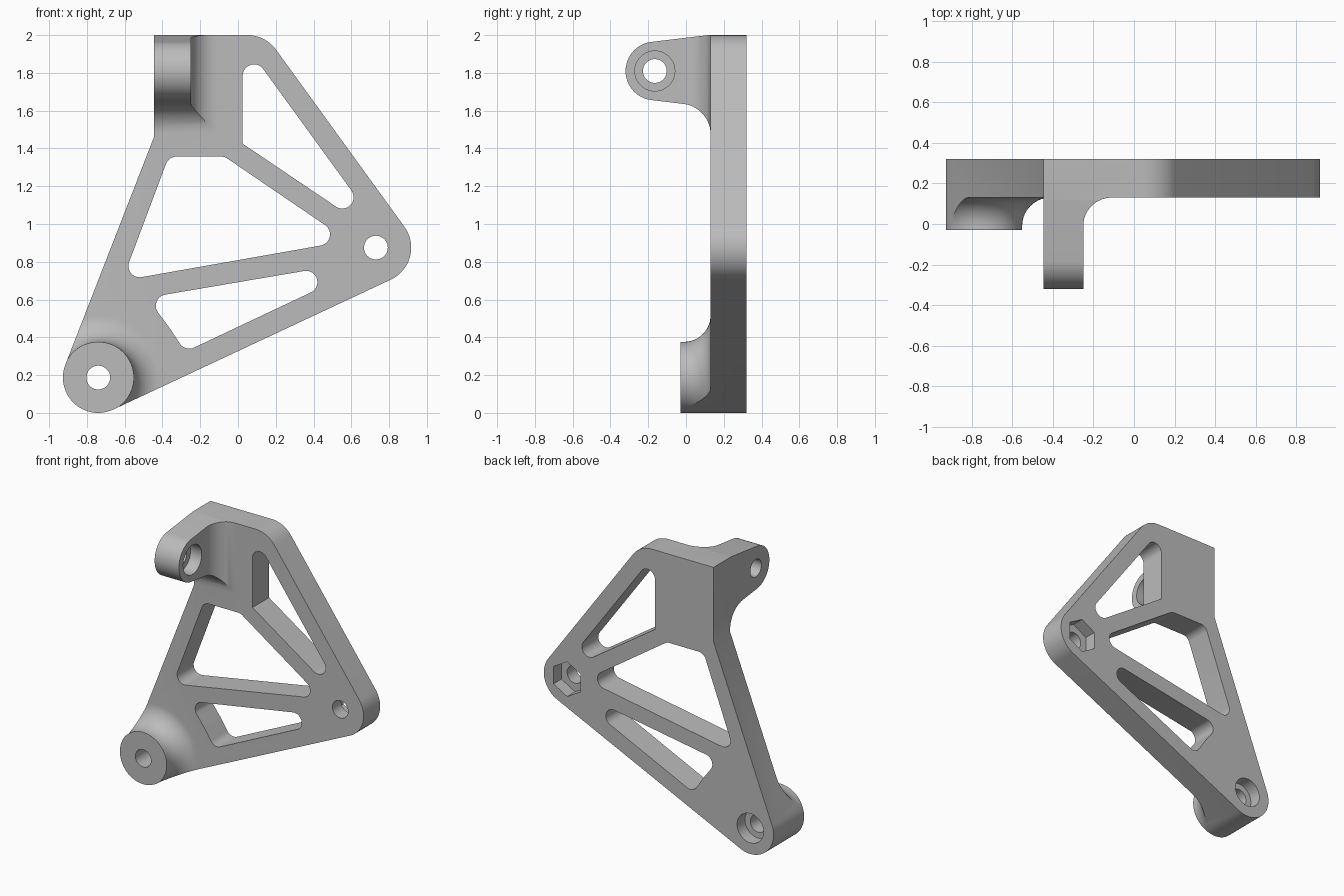
import bpy, bmesh, math
from mathutils import Vector

if "Cube" in bpy.data.objects:
    bpy.data.objects.remove(bpy.data.objects["Cube"])

BACK, FACE = 0.32, 0.13        # plate back and front in y
FILLET = 0.14                  # blend radius of boss and lug
HOLE, BORE, BORE_DEPTH = 0.063, 0.106, 0.09
BOSS, PIVOT, LUG = (-0.74, 0.187), (0.73, 0.875), (-0.165, 1.81)
END_R = 0.187


def loft(name, rings):
    """Closed solid skinned through rings of equal point count."""
    bm = bmesh.new()
    rows = [[bm.verts.new(p) for p in ring] for ring in rings]
    n = len(rows[0])
    for a, b in zip(rows, rows[1:]):
        for i in range(n):
            j = (i + 1) % n
            bm.faces.new((a[i], a[j], b[j], b[i]))
    bm.faces.new(rows[0])
    bm.faces.new(rows[-1])
    bmesh.ops.recalc_face_normals(bm, faces=bm.faces)
    mesh = bpy.data.meshes.new(name)
    bm.to_mesh(mesh)
    bm.free()
    ob = bpy.data.objects.new(name, mesh)
    bpy.context.collection.objects.link(ob)
    return ob


def prism(name, outline, y0=-0.6, y1=0.6):
    return loft(name, [[(x, y, z) for x, z in outline] for y in (y0, y1)])


def circle(centre, r, n=48):
    return [(centre[0] + r * math.sin(math.tau * i / n),
             centre[1] + r * math.cos(math.tau * i / n)) for i in range(n)]


def belt(circles):
    """Outline of tangent lines round circles (x, z, r); negative r is concave."""
    normals = []
    for i, (x, z, r) in enumerate(circles):
        x2, z2, r2 = circles[(i + 1) % len(circles)]
        d = Vector((x2 - x, z2 - z))
        c = (r - r2) / d.length
        d.normalize()
        nrm = d * c + Vector((d.y, -d.x)) * math.sqrt(max(0, 1 - c * c))
        normals.append(math.atan2(nrm.y, nrm.x))
    pts = []
    for i, (x, z, r) in enumerate(circles):
        if r == 0:
            pts.append((x, z))
            continue
        start = normals[i - 1]
        sweep = (normals[i] - start) % math.tau
        if r < 0:
            sweep -= math.tau
        steps = max(2, math.ceil(abs(sweep) / math.radians(6)))
        for k in range(steps + 1):
            a = start + sweep * k / steps
            pts.append((x + r * math.cos(a), z + r * math.sin(a)))
    return pts


def combine(target, other, operation):
    mod = target.modifiers.new("join", 'BOOLEAN')
    mod.operation, mod.solver, mod.object = operation, 'EXACT', other
    bpy.context.view_layer.objects.active = target
    bpy.ops.object.modifier_apply(modifier=mod.name)
    bpy.data.objects.remove(other)


# Concave blend: (depth, spread) pairs running into the plate
blend = [(FACE - FILLET * (1 - math.sin(a)), FILLET * (1 - math.cos(a)))
         for a in [math.pi / 2 * i / 14 for i in range(15)]]
blend.append((FACE + 0.07, FILLET))

# Oversized slab that gives the plate its thickness
bracket = prism("bracket", [(-1.2, -0.3), (1.2, -0.3), (1.2, 2.3), (-1.2, 2.3)], FACE, BACK)

# Round boss flaring into the plate
boss = loft("boss", [[(x, y, z) for x, z in circle(BOSS, END_R + 0.002 + s, 72)]
                     for y, s in [(-0.03, 0)] + blend])
combine(bracket, boss, 'UNION')

# Lug: rectangular sections along y, rounded nose, tapering sides, blended root
NOSE, SLOPE = 0.155, 0.12
tilt = math.atan(SLOPE)
sections = []
for i in range(19):
    a = 0.02 + (math.pi / 2 - tilt - 0.02) * i / 18
    sections.append((LUG[0] - NOSE * math.cos(a), NOSE * math.sin(a), 0))
for y, s in blend:
    sections.append((y, NOSE / math.cos(tilt) + SLOPE * (y - LUG[0]), s))
rings = []
for y, h, s in sections:
    right, low, high = -0.25 + s, LUG[1] - h - s, LUG[1] + h
    rings.append([(-0.5, y, low), (right, y, low), (right, y, high), (-0.5, y, high)])
combine(bracket, loft("lug", rings), 'UNION')

# Trim everything to the plate outline
outline = belt([(*BOSS, END_R), (*PIVOT, END_R), (0.05, 1.813, END_R),
                (-0.445, 2.0, 0), (-0.445, 1.46, 0)])
combine(bracket, prism("outline", outline), 'INTERSECT')

# Lightening pockets
R = 0.06
pockets = [
    [(0.025, 1.425, 0), (0.552, 1.142, R), (0.085, 1.785, R)],
    [(-0.52, 0.778, R), (0.427, 0.945, R), (-0.09, 1.297, R), (-0.325, 1.297, R)],
    [(-0.258, 0.4, R), (0.36, 0.692, R), (-0.375, 0.567, R), (*BOSS, -0.46)],
]
for p in pockets:
    combine(bracket, prism("pocket", belt(p)), 'DIFFERENCE')

# Bolt holes with a round and a hexagonal recess at the back
for centre, recess in ((BOSS, circle(BOSS, BORE)), (PIVOT, circle(PIVOT, 0.126, 6))):
    combine(bracket, prism("hole", circle(centre, HOLE)), 'DIFFERENCE')
    combine(bracket, prism("recess", recess, BACK - BORE_DEPTH), 'DIFFERENCE')

# Cross hole and counterbore in the lug
for r, x0 in ((HOLE, -0.6), (BORE, -0.25 - BORE_DEPTH)):
    cutter = loft("lug_hole", [[(x, y, z) for y, z in circle(LUG, r)] for x in (x0, -0.15)])
    combine(bracket, cutter, 'DIFFERENCE')

# Single grey finish
grey = bpy.data.materials.new("plain grey")
grey.use_nodes = True
colour = (0.5, 0.5, 0.5, 1)
grey.diffuse_color = colour
grey.node_tree.nodes["Principled BSDF"].inputs["Base Color"].default_value = colour
bracket.data.materials.clear()
bracket.data.materials.append(grey)

bpy.ops.object.select_all(action='DESELECT')
bracket.select_set(True)
bpy.context.view_layer.objects.active = bracket
bpy.ops.object.shade_smooth_by_angle(angle=math.radians(30))
